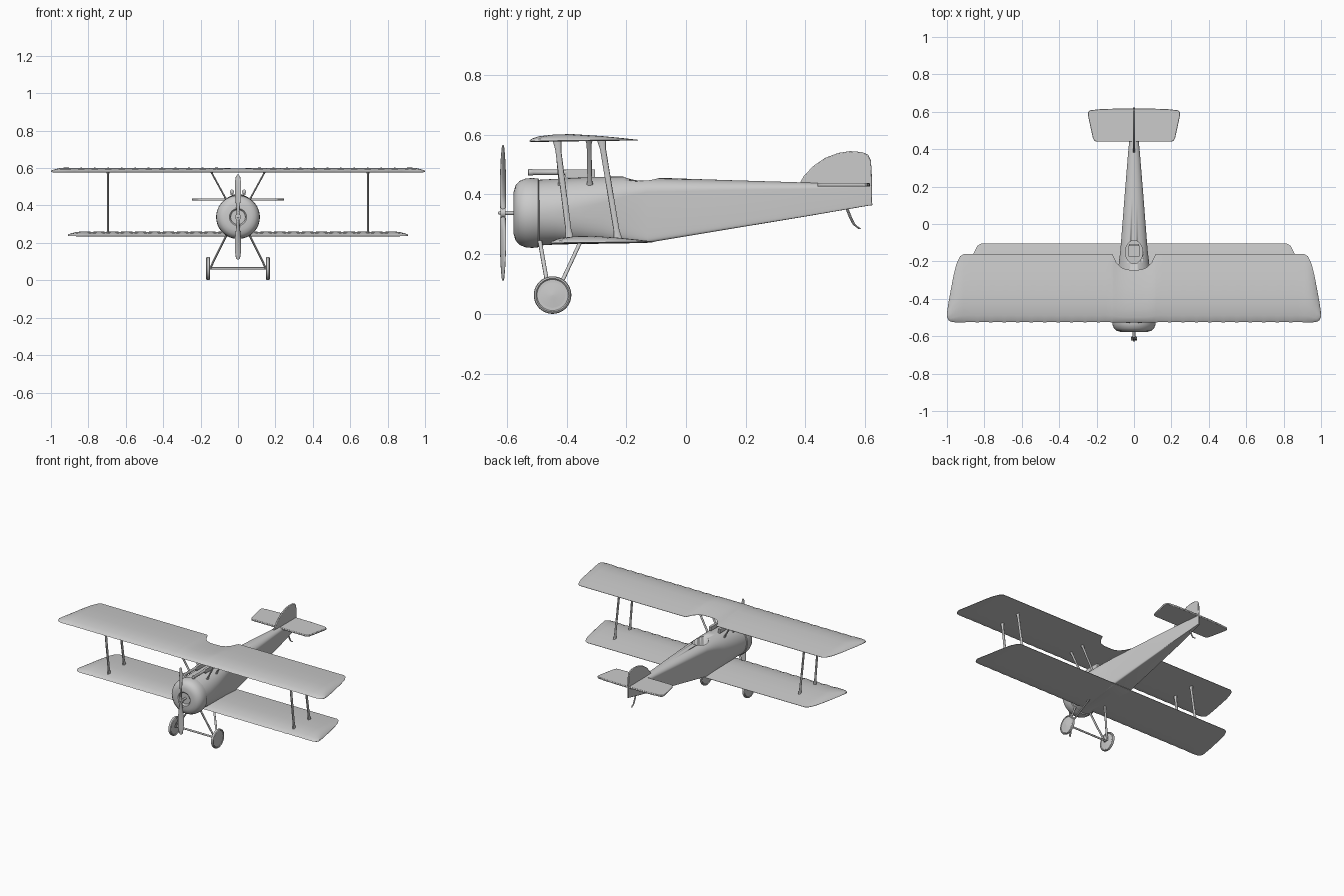
import bpy, bmesh, math
from mathutils import Vector

if "Cube" in bpy.data.objects:
    bpy.data.objects.remove(bpy.data.objects["Cube"])

TAU = 2 * math.pi


def finish(name, bm, angle=35):
    bmesh.ops.recalc_face_normals(bm, faces=bm.faces)
    me = bpy.data.meshes.new(name)
    bm.to_mesh(me)
    bm.free()
    ob = bpy.data.objects.new(name, me)
    bpy.context.collection.objects.link(ob)
    bpy.ops.object.select_all(action='DESELECT')
    bpy.context.view_layer.objects.active = ob
    ob.select_set(True)
    bpy.ops.object.shade_smooth_by_angle(angle=math.radians(angle))
    return ob


def loft(name, rings, angle=35):
    """Skin a list of equal-sized closed rings and cap both ends."""
    bm = bmesh.new()
    vs = [[bm.verts.new(p) for p in ring] for ring in rings]
    n = len(vs[0])
    for a, b in zip(vs, vs[1:]):
        for i in range(n):
            bm.faces.new((a[i], a[(i + 1) % n], b[(i + 1) % n], b[i]))
    bm.faces.new(vs[0])
    bm.faces.new(vs[-1])
    return finish(name, bm, angle)


def lathe(name, profile, centre, axis='Y', n=40):
    """Revolve (radius, offset) points around the x or y axis."""
    c = Vector(centre)
    rings = []
    for r, o in profile:
        ring = []
        for i in range(n):
            u, v = r * math.cos(TAU * i / n), r * math.sin(TAU * i / n)
            ring.append(c + (Vector((u, o, v)) if axis == 'Y' else Vector((o, u, v))))
        rings.append(ring)
    return loft(name, rings, 40)


def strut(name, p, q, thick, chord, flare=1.5):
    """Streamlined bar from p to q, widened at its ends."""
    p, q = Vector(p), Vector(q)
    rings = []
    for t, k in ((0, flare), (.1, 1), (.5, 1), (.9, 1), (1, flare)):
        c = p.lerp(q, t)
        rings.append([c + Vector((k * thick * math.cos(TAU * i / 12),
                                  k * chord * math.sin(TAU * i / 12), 0)) for i in range(12)])
    return loft(name, rings)


def plate(name, outline, depth):
    """Bevelled flat panel: outline points pushed out by +-depth."""
    d = Vector(depth)
    ob = loft(name, [[Vector(p) - d for p in outline], [Vector(p) + d for p in outline]])
    m = ob.modifiers.new('round', 'BEVEL')
    m.width, m.segments = 0.003, 2
    return ob


def box(name, centre, size):
    bm = bmesh.new()
    bmesh.ops.create_cube(bm, size=1)
    for v in bm.verts:
        v.co = Vector(centre) + Vector([a * b for a, b in zip(v.co, size)])
    return finish(name, bm)


# wings: aerofoil (chord fraction, height), plan stations (x, leading y, trailing y)
FOIL = [(0, .004), (.03, .012), (.1, .020), (.25, .026), (.4, .027), (.65, .021), (.85, .014),
        (1, .008), (1, .006), (.7, .004), (.4, .003), (.1, .001), (.02, .001)]
TIP = [(.91, -.526, -.160), (.93, -.526, -.173), (.95, -.526, -.215), (.965, -.525, -.275),
       (.98, -.522, -.355), (.992, -.514, -.42), (1.0, -.498, -.475)]


def wing(name, inner, tip, base):
    x0, x1 = inner[-1][0], tip[0][0]
    n = 22
    half = list(inner)
    for i in range(1, n):
        dip = .003 * (i % 2)                      # fabric sags between ribs
        half.append((x0 + (x1 - x0) * i / n, tip[0][1] + dip, tip[0][2], dip))
    half += tip
    full = [(-s[0], *s[1:]) for s in half[:0:-1]] + half
    rings = []
    for x, le, te, *dip in full:
        chord = te - le
        k = min(1, .25 + .75 * chord / .34)
        sag = dip[0] if dip else 0
        rings.append([(x, le + c * chord,
                       base + .004 * (1 - k) + h * k - (sag * (1 - c) if h > .01 else 0))
                      for c, h in FOIL])
    return loft(name, rings, 50)


CUT = [(0, -.526, -.246), (.04, -.526, -.244), (.07, -.526, -.232), (.095, -.526, -.205),
       (.11, -.526, -.172), (.117, -.526, -.160)]
wing('upper_wing', CUT, TIP, .575)
low_tip = [(x - .092, -.455 + (le + .526) * .95, -.105 + (te + .16) * .95) for x, le, te in TIP]
wing('lower_wing', [(0, -.455, -.105)], low_tip, .234)

# fuselage: y, half width, top, middle, bottom, squareness
SECTIONS = [(-.51, .110, .448, .338, .228, 2), (-.44, .109, .452, .342, .232, 2.2),
            (-.36, .104, .456, .355, .234, 2.8), (-.28, .094, .459, .372, .235, 4),
            (-.21, .081, .460, .392, .236, 7), (-.13, .072, .457, .408, .238, 20),
            (.14, .051, .448, .414, .283, 20), (.40, .030, .440, .418, .326, 20),
            (.62, .006, .434, .424, .364, 20)]
rings = []
for y, w, zt, zc, zb, n in SECTIONS:
    ring = []
    for i in range(48):
        c, s = math.cos(TAU * i / 48), math.sin(TAU * i / 48)
        e = 2 / n if s < 0 else 1
        x = math.copysign(abs(c) ** e, c) * w
        z = zc + ((zt - zc) * s if s >= 0 else -(zc - zb) * abs(s) ** e)
        ring.append((x, y, z))
    rings.append(ring)
fuselage = loft('fuselage', rings, 30)

# cockpit opening, rim and seat
hole = [[(.046 * math.cos(TAU * i / 32), -.15 + .062 * math.sin(TAU * i / 32), z)
         for i in range(32)] for z in (.32, .52)]
cutter = loft('cockpit_cutter', hole)
cutter.hide_render = True
cutter.hide_set(True)
m = fuselage.modifiers.new('cockpit', 'BOOLEAN')
m.operation, m.object, m.solver = 'DIFFERENCE', cutter, 'EXACT'
box('seat', (0, -.145, .345), (.06, .06, .05))
box('seat_back', (0, -.112, .385), (.055, .012, .07))

# engine cowl and propeller
HZ = .338
lathe('engine_cowl', [(.108, -.490), (.115, -.495), (.117, -.515), (.115, -.538), (.107, -.558),
                      (.092, -.571), (.072, -.577), (.046, -.578), (.041, -.574), (.039, -.564),
                      (.001, -.564)], (0, 0, HZ), n=48)
lathe('propeller_shaft', [(.007, -.56), (.007, -.605), (.016, -.605), (.016, -.621),
                          (.006, -.622), (.005, -.628), (.001, -.629)], (0, 0, HZ), n=20)
rings = []
for r, w, t, tw in [(-.227, .004, .002, 18), (-.218, .012, .003, 18), (-.18, .018, .004, 22),
                    (-.12, .019, .005, 30), (-.06, .014, .006, 45), (-.02, .010, .008, 60),
                    (.02, .010, .008, 120), (.06, .014, .006, 135), (.12, .019, .005, 150),
                    (.18, .018, .004, 158), (.218, .012, .003, 162), (.227, .004, .002, 162)]:
    ca, sa = math.cos(math.radians(tw)), math.sin(math.radians(tw))
    ring = []
    for i in range(14):
        u, v = w * math.cos(TAU * i / 14), t * math.sin(TAU * i / 14)
        ring.append((u * ca - v * sa, -.613 + u * sa + v * ca, HZ + r))
    rings.append(ring)
loft('propeller', rings, 60)

# tail surfaces
edge = [(.200, .440), (.212, .445), (.220, .460), (.246, .580), (.246, .598), (.236, .608),
        (.18, .614), (.09, .617)]
plate('tailplane', [(x, y, .432) for x, y in edge] + [(-x, y, .432) for x, y in edge[::-1]],
      (0, 0, .006))
plate('fin_and_rudder', [(0, y, z) for y, z in [
    (.38, .436), (.395, .462), (.425, .494), (.465, .522), (.51, .539), (.55, .545), (.59, .542),
    (.610, .533), (.619, .515), (.622, .48), (.624, .362), (.60, .366), (.58, .43)]], (.005, 0, 0))
loft('tail_skid', [[(.005 * math.cos(TAU * i / 8), y + .005 * math.sin(TAU * i / 8), z)
                    for i in range(8)]
                   for y, z in [(.538, .355), (.553, .318), (.564, .298), (.582, .285)]])

# parts that come in left and right pairs
for s, side in ((-1, 'left_'), (1, 'right_')):
    for tag, top, bot in (('front_', -.432, -.390), ('rear_', -.283, -.228)):
        strut(side + tag + 'wing_strut', (s * .695, top, .582), (s * .695, bot, .250), .005, .010)
    for tag, top, bot in (('front_', -.432, -.418), ('rear_', -.325, -.322)):
        strut(side + tag + 'centre_strut', (s * .145, top, .582), (s * .062, bot, .430), .005, .008)
    for tag, top in (('front_', -.490), ('rear_', -.352)):
        strut(side + tag + 'wheel_strut', (s * .060, top, .245),
              (s * .150, -.447 + (top + .42) * .15, .062), .006, .007, 1.1)
    lathe(side + 'tyre', [(.052, -.006), (.056, -.010), (.061, -.007), (.063, 0), (.061, .007),
                          (.056, .010), (.052, .006)], (s * .160, -.447, .063), 'X')
    lathe(side + 'wheel_disc', [(.001, -.010), (.012, -.009), (.053, -.005), (.053, .005),
                                (.012, .009), (.001, .010)], (s * .160, -.447, .063), 'X')
    lathe(side + 'gun_barrel', [(.006, -.530), (.011, -.528), (.011, -.515), (.009, -.512),
                                (.009, -.40)], (s * .033, 0, .474), n=16)
    box(side + 'gun_body', (s * .033, -.355, .470), (.016, .10, .026))
lathe('wheel_axle', [(.006, -.165), (.006, .165)], (0, -.447, .064), 'X', 12)
